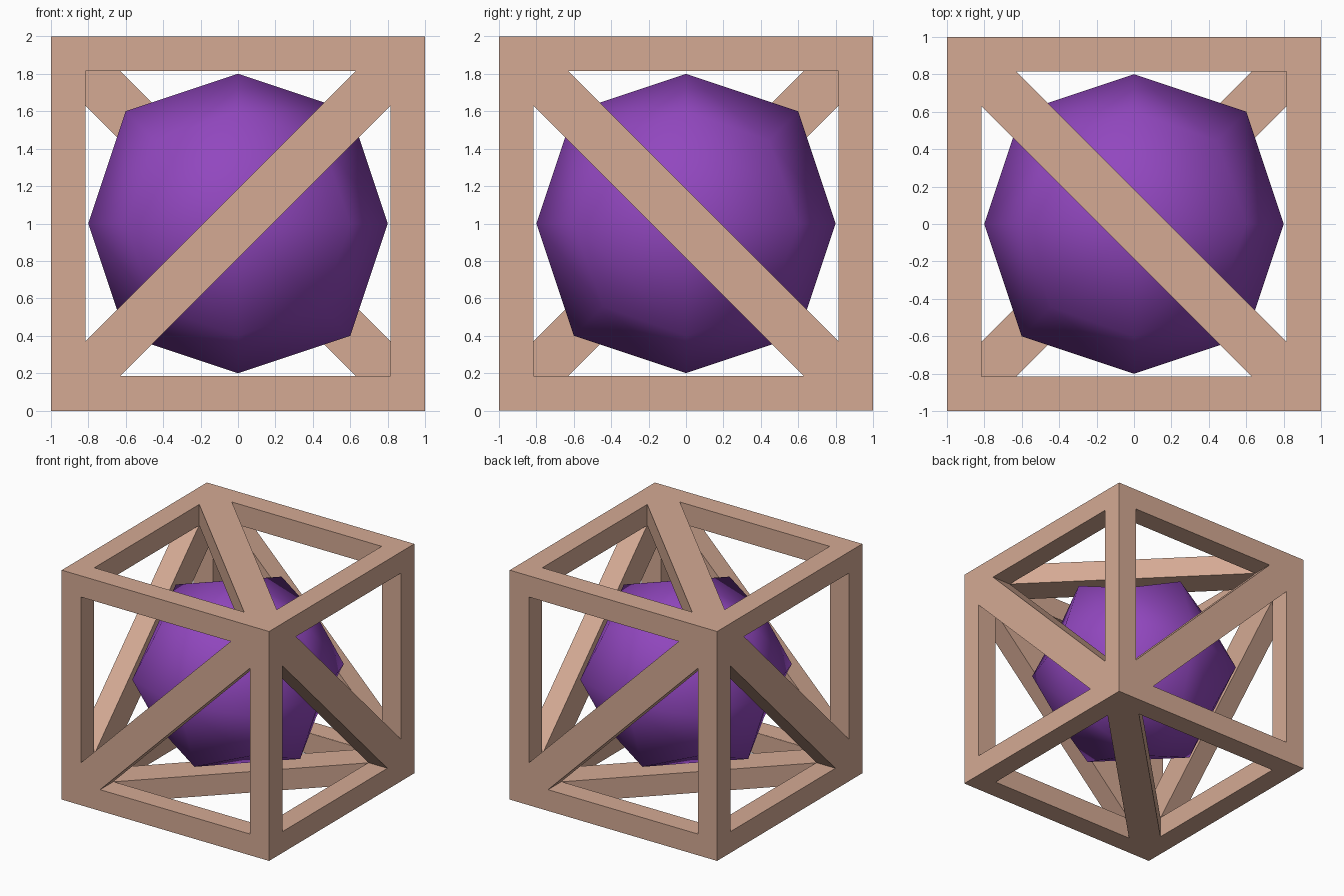
import bpy, bmesh
from mathutils import Vector

if "Cube" in bpy.data.objects:
    bpy.data.objects.remove(bpy.data.objects["Cube"])

CENTRE = Vector((0, 0, 1))
BAR = 0.185      # bar width on each face
DEPTH = 0.183    # bar depth into the cube


def finish(bm, name, colour, smooth):
    bmesh.ops.recalc_face_normals(bm, faces=bm.faces)
    for f in bm.faces:
        f.smooth = smooth
    mesh = bpy.data.meshes.new(name)
    bm.to_mesh(mesh)
    bm.free()
    obj = bpy.data.objects.new(name, mesh)
    obj.location = CENTRE
    bpy.context.collection.objects.link(obj)
    mat = bpy.data.materials.new(name + "_colour")
    mat.diffuse_color = (*colour, 1)
    mat.use_nodes = True
    mat.node_tree.nodes["Principled BSDF"].inputs["Base Color"].default_value = mat.diffuse_color
    mesh.materials.append(mat)
    return obj


# Cube frame: each face is two triangles with a scaled triangular hole
bm = bmesh.new()
scale = 1 - BAR * 1.5
for axis in range(3):
    for side in (-1, 1):
        n = Vector((0, 0, 0))
        n[axis] = side
        u, w = (axis + 1) % 3, (axis + 2) % 3

        def corner(a, b):
            p = n.copy()
            p[u], p[w] = a, b
            return p

        # diagonals join the corners whose coordinate product is negative
        ends = [corner(1, -side), corner(-1, side)]
        for apex in (corner(1, side), corner(-1, -side)):
            tri = ends + [apex]
            mid = sum(tri, Vector()) / 3
            hole = [mid + (p - mid) * scale for p in tri]
            rings = [tri, hole, [p - n * DEPTH for p in hole],
                     [p * (1 - DEPTH) for p in tri]]
            rings = [[bm.verts.new(p) for p in ring] for ring in rings]
            for r, s in zip(rings, rings[1:]):
                for i in range(3):
                    j = (i + 1) % 3
                    bm.faces.new((r[i], r[j], s[j], s[i]))
bmesh.ops.remove_doubles(bm, verts=bm.verts, dist=0.0005)
finish(bm, "braced_cube_frame", (0.66, 0.40, 0.295), False)

# Core: a cube subdivided once and rounded
bm = bmesh.new()
bmesh.ops.create_cube(bm, size=2)
bmesh.ops.subdivide_edges(bm, edges=bm.edges, cuts=1, use_grid_fill=True)
radius = {1: 0.8, 2: 0.6, 3: 0.444}
for v in bm.verts:
    v.co *= radius[round(sum(abs(c) for c in v.co))]
finish(bm, "inner_ball", (0.285, 0.063, 0.52), True)
